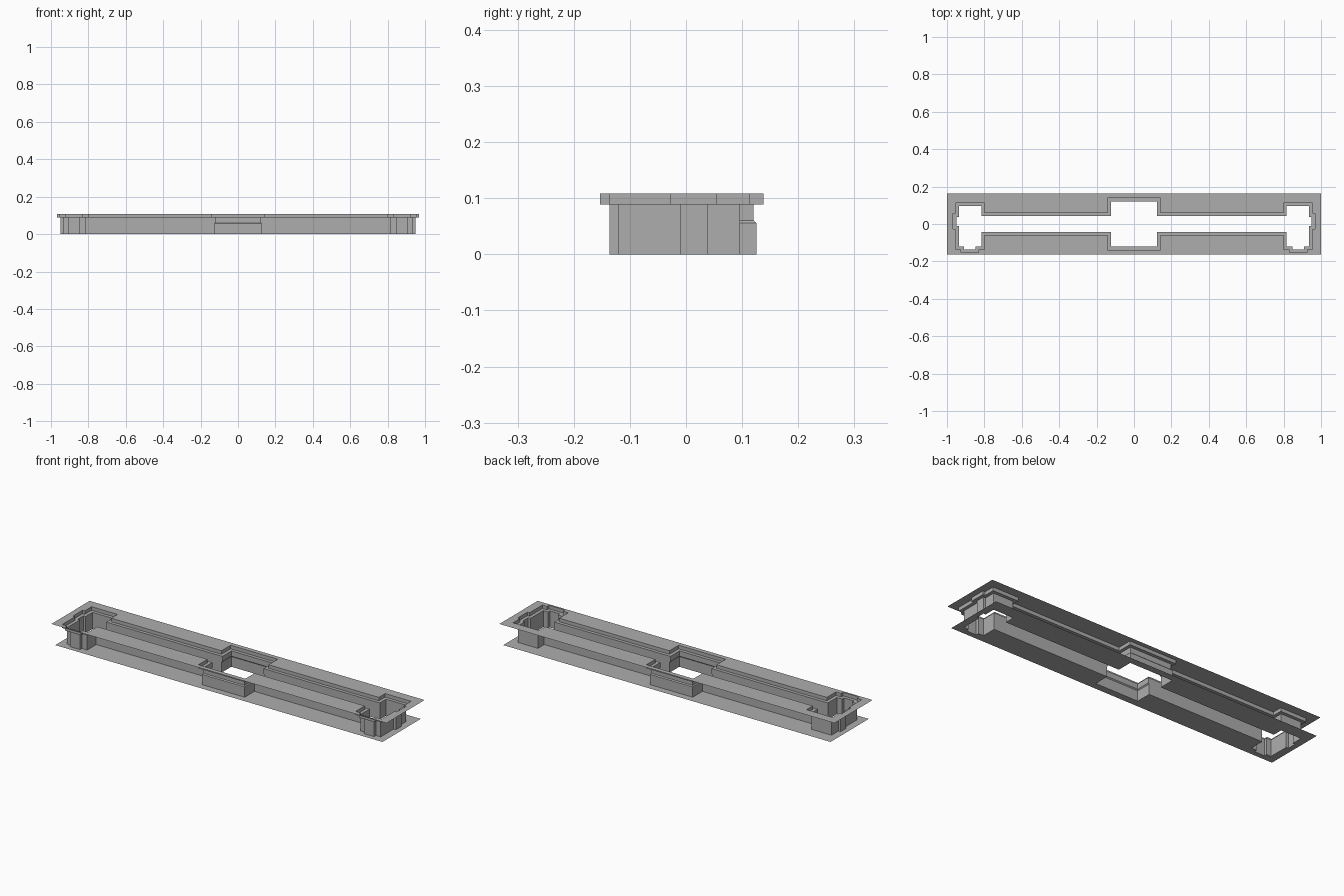
import bpy, bmesh

if "Cube" in bpy.data.objects:
    bpy.data.objects.remove(bpy.data.objects["Cube"])

grey = bpy.data.materials.new("plain_grey")
grey.diffuse_color = (0.42, 0.42, 0.42, 1)
grey.use_nodes = True
grey.node_tree.nodes["Principled BSDF"].inputs["Base Color"].default_value = grey.diffuse_color

TOP, LEDGE, STEP = 0.108, 0.089, 0.058
LIP = 0.0175      # how far the upper rim is set out from the wall
RELIEF = 0.005    # extra room low in the centre pocket


def outline(d, c):
    """Opening seen from above, grown by d (centre pocket by c), counter-clockwise."""
    cx, cy, s = 0.123 + c, 0.1205 + c, 0.0425 + d       # centre pocket, slot
    px, mx, ox = 0.8165 - d, 0.936 + d, 0.949 + d       # end pocket, side notch
    n0, n1, f, g = 0.848 - d, 0.908 + d, 0.12 + d, 0.136 + d  # front notch
    y0, y1, b = -0.01 - d, 0.038 + d, 0.096 + d
    right = [(cx, -cy), (cx, -s), (px, -s), (px, -f), (n0, -f), (n0, -g),
             (n1, -g), (n1, -f), (mx, -f), (mx, y0), (ox, y0), (ox, y1),
             (mx, y1), (mx, b), (px, b), (px, s), (cx, s), (cx, cy)]
    return right + [(-x, y) for x, y in reversed(right)]


def finish(bm, name):
    mesh = bpy.data.meshes.new(name)
    bm.to_mesh(mesh)
    bm.free()
    mesh.materials.append(grey)
    bpy.context.collection.objects.link(bpy.data.objects.new(name, mesh))


def ring(bm, points, z):
    return [bm.verts.new((x, y, z)) for x, y in points]


def wall(name, sections):
    """Surface through stacked outlines, facing into the opening."""
    bm = bmesh.new()
    rings = [ring(bm, outline(d, c), z) for z, d, c in sections]
    for lo, hi in zip(rings, rings[1:]):
        for i in range(len(lo)):
            j = (i + 1) % len(lo)
            bm.faces.new((lo[j], lo[i], hi[i], hi[j]))
    finish(bm, name)


def plate(name, z, hx, hy, hole, up):
    """Thin rectangular sheet with the opening cut out."""
    bm = bmesh.new()
    edges = []
    for pts in ([(-hx, -hy), (hx, -hy), (hx, hy), (-hx, hy)], hole):
        r = ring(bm, pts, z)
        edges += [bm.edges.new((r[i - 1], r[i])) for i in range(len(r))]
    bmesh.ops.triangle_fill(bm, edges=edges, use_beauty=True, normal=(0, 0, 1))
    for f in bm.faces:
        f.normal_update()
        if (f.normal.z > 0) != up:
            f.normal_flip()
    finish(bm, name)


# Main wall with the small chamfered step in the centre pocket
wall("opening_wall", [(0, 0, RELIEF), (STEP - 0.0025, 0, RELIEF),
                      (STEP + 0.0025, 0, 0), (LEDGE, 0, 0)])
# Ledge and upper rim
wall("ledge_and_rim", [(LEDGE, 0, 0), (LEDGE, LIP, LIP), (TOP, LIP, LIP)])
# Sheets above and below
plate("top_plate", TOP, 1.0, 0.163, outline(LIP, LIP), True)
plate("bottom_plate", 0, 0.977, 0.163, outline(0, RELIEF), False)
